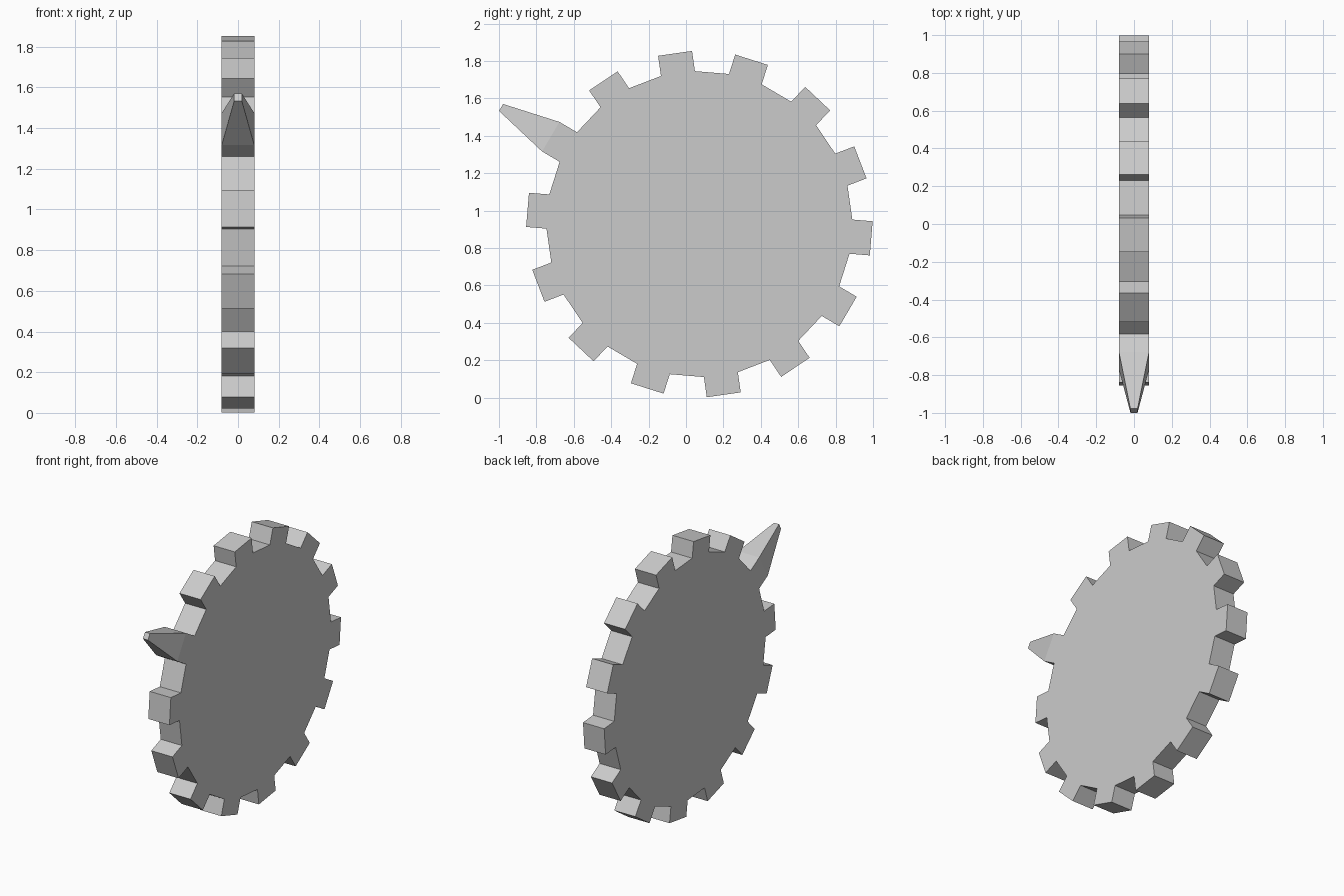
import bpy, bmesh
from math import radians, sin, cos, pi
from mathutils import Vector

if "Cube" in bpy.data.objects:
    bpy.data.objects.remove(bpy.data.objects["Cube"])

TEETH = 14
SIDES = TEETH * 2
STEP = 2 * pi / SIDES
START = radians(-4.74)
ROOT_R = 0.818            # corner radius of the disc
TOOTH_H = 0.109           # tooth height beyond the flat rim face
HALF_W = 0.08             # half thickness along x
CENTRE = Vector((0, 0.0716, 0.928))
SPIKE = 12                # rim face carrying the pointer
TIP_R = 1.230

bm = bmesh.new()

# Disc: flat 28-sided wheel facing along x
def ring(x):
    return [bm.verts.new(CENTRE + Vector((x, ROOT_R * cos(a), ROOT_R * sin(a))))
            for a in (START + (i - 0.5) * STEP for i in range(SIDES))]

left, right = ring(-HALF_W), ring(HALF_W)
bm.faces.new(right)
bm.faces.new(left[::-1])
rim = []
for i in range(SIDES):
    j = (i + 1) % SIDES
    rim.append(bm.faces.new((left[i], left[j], right[j], right[i])))

def extrude(face, direction, dist):
    new = bmesh.ops.extrude_discrete_faces(bm, faces=[face])["faces"][0]
    bmesh.ops.translate(bm, verts=new.verts, vec=direction * dist)
    return new

# Teeth: every second rim face pulled straight out
for i in range(0, SIDES, 2):
    a = START + i * STEP
    out = Vector((0, cos(a), sin(a)))
    top = extrude(rim[i], out, TOOTH_H)
    # Pointer: one tooth drawn out to a blunt tip
    if i == SPIKE:
        tip = extrude(top, out, TIP_R - ROOT_R * cos(STEP / 2) - TOOTH_H)
        mid = tip.calc_center_median()
        for v in tip.verts:
            v.co = mid + (v.co - mid) * 0.235

bmesh.ops.recalc_face_normals(bm, faces=bm.faces)
mesh = bpy.data.meshes.new("toothed_wheel")
bm.to_mesh(mesh)
bm.free()
bpy.context.collection.objects.link(bpy.data.objects.new("toothed_wheel", mesh))
